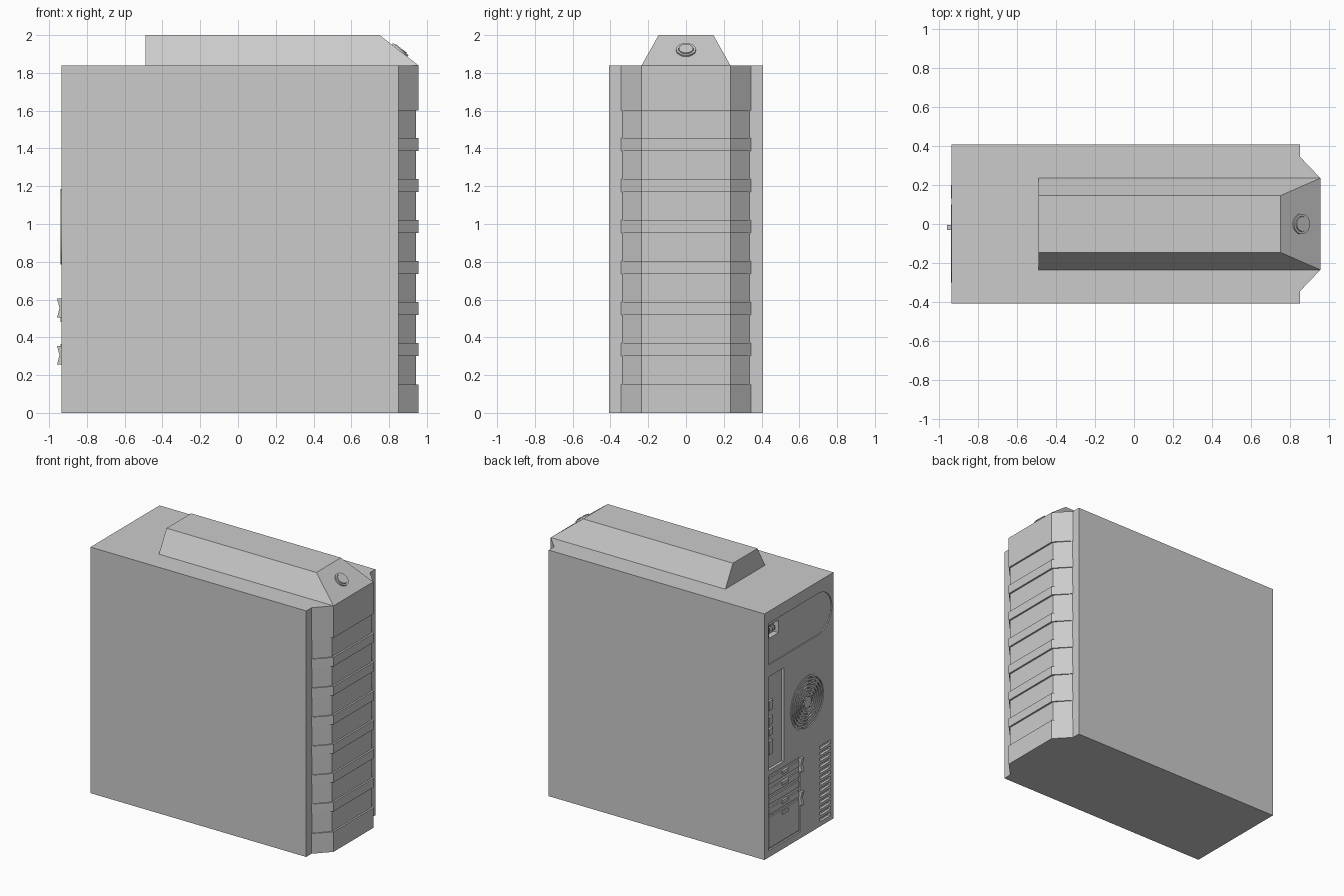
import bpy, bmesh, math
from mathutils import Vector

if "Cube" in bpy.data.objects:
    bpy.data.objects.remove(bpy.data.objects["Cube"], do_unlink=True)

GREY = (0.6, 0.6, 0.6, 1)
mat = bpy.data.materials.new("light_grey")
mat.use_nodes = True
mat.diffuse_color = GREY
mat.node_tree.nodes["Principled BSDF"].inputs["Base Color"].default_value = GREY

BACK, FRONT, HALF, TOP = -0.935, 0.85, 0.408, 1.84


def finish(name, bm):
    bmesh.ops.recalc_face_normals(bm, faces=bm.faces)
    me = bpy.data.meshes.new(name)
    bm.to_mesh(me)
    bm.free()
    me.materials.append(mat)
    ob = bpy.data.objects.new(name, me)
    bpy.context.scene.collection.objects.link(ob)
    return ob


def add_prism(bm, pts, shift):
    """Extrude a flat outline along a vector."""
    a = [bm.verts.new(p) for p in pts]
    b = [bm.verts.new(Vector(p) + Vector(shift)) for p in pts]
    bm.faces.new(a)
    bm.faces.new(b)
    for i in range(len(a)):
        j = (i + 1) % len(a)
        bm.faces.new((a[i], a[j], b[j], b[i]))


def add_box(bm, x, y, z):
    add_prism(bm, [(x[0], y[0], z[0]), (x[1], y[0], z[0]),
                   (x[1], y[1], z[0]), (x[0], y[1], z[0])], (0, 0, z[1] - z[0]))


def circle(x, y, z, r, n=32):
    return [(x, y + r * math.cos(2 * math.pi * i / n), z + r * math.sin(2 * math.pi * i / n))
            for i in range(n)]


def add_ring(bm, x0, x1, y, z, r0, r1, n=32):
    """Flat ring around the x axis."""
    loops = [[bm.verts.new(p) for p in circle(x, y, z, r, n)]
             for x, r in ((x0, r0), (x0, r1), (x1, r1), (x1, r0))]
    for k in range(4):
        a, b = loops[k], loops[(k + 1) % 4]
        for i in range(n):
            j = (i + 1) % n
            bm.faces.new((a[i], a[j], b[j], b[i]))


def cut(target, bm):
    cutter = finish("cutter", bm)
    cutter.hide_render = True
    mod = target.modifiers.new("cut", "BOOLEAN")
    mod.operation, mod.solver, mod.object = "DIFFERENCE", "EXACT", cutter
    bpy.context.view_layer.objects.active = target
    bpy.ops.object.modifier_apply(modifier=mod.name)
    bpy.data.objects.remove(cutter, do_unlink=True)


# Case body
bm = bmesh.new()
add_box(bm, (BACK, FRONT), (-HALF, HALF), (0, TOP))
body = finish("case_body", bm)

# Rear recesses: power supply, ports, expansion slots, fan, vents
FAN_Y, FAN_Z, FAN_R = -0.1, 0.985, 0.2
OUT = BACK - 0.05
bm = bmesh.new()
psu = [(OUT, 0.36, 1.75), (OUT, 0.36, 1.44)]
for i in range(13):
    t = -math.pi / 2 + math.pi * i / 12
    psu.append((OUT, -0.23 - 0.16 * math.cos(t), 1.595 + 0.155 * math.sin(t)))
add_prism(bm, psu, (0.058, 0, 0))
add_box(bm, (OUT, BACK + 0.02), (0.18, 0.36), (0.65, 1.35))
add_box(bm, (OUT, BACK + 0.012), (-0.01, 0.36), (0.05, 0.61))
add_prism(bm, circle(OUT, FAN_Y, FAN_Z, FAN_R - 0.008), (0.075, 0, 0))
for i in range(13):
    z = 0.035 + i * 0.045
    add_box(bm, (OUT, BACK + 0.02), (-0.37, -0.25), (z, z + 0.026))
cut(body, bm)

# Power socket
bm = bmesh.new()
add_box(bm, (OUT, BACK + 0.05), (0.23, 0.345), (1.63, 1.725))
cut(body, bm)
bm = bmesh.new()
for y in (0.26, 0.288, 0.316):
    add_box(bm, (BACK + 0.02, BACK + 0.055), (y - 0.004, y + 0.004), (1.66, 1.69))
finish("power_socket_pins", bm)

# Fan grille
bm = bmesh.new()
for i in range(6):
    r = 0.07 + i * 0.0245
    add_ring(bm, BACK - 0.004, BACK + 0.006, FAN_Y, FAN_Z, r - 0.008, r + 0.0075)
add_prism(bm, circle(BACK - 0.004, FAN_Y, FAN_Z, 0.042), (0.01, 0, 0))
for k in range(4):
    a = math.pi / 4 + k * math.pi / 2
    d = Vector((0, math.cos(a), math.sin(a)))
    n = Vector((0, -d.z, d.y)) * 0.008
    c = Vector((BACK - 0.003, FAN_Y, FAN_Z))
    add_prism(bm, [c + d * 0.03 + n, c + d * 0.19 + n, c + d * 0.19 - n, c + d * 0.03 - n],
              (0.008, 0, 0))
finish("fan_grille", bm)

# Motherboard ports
bm = bmesh.new()
for z, h in ((1.09, 0.07), (0.98, 0.06), (0.9, 0.05), (0.76, 0.1)):
    add_box(bm, (BACK + 0.004, BACK + 0.025), (0.3, 0.345), (z, z + h))
finish("rear_ports", bm)

# Expansion slot covers with small sockets and clips
bm = bmesh.new()
for z in (0.54, 0.46, 0.39, 0.315):
    add_box(bm, (BACK + 0.002, BACK + 0.02), (0.0, 0.35), (z, z + 0.045))
add_box(bm, (BACK + 0.002, BACK + 0.02), (0.0, 0.35), (0.065, 0.295))
finish("slot_covers", bm)
bm = bmesh.new()
for z in (0.56, 0.48, 0.34, 0.26):
    add_box(bm, (BACK - 0.004, BACK + 0.01), (0.13, 0.2), (z, z + 0.025))
finish("slot_sockets", bm)
bm = bmesh.new()
for z in (0.305, 0.555):
    add_prism(bm, [(BACK + 0.005, -0.03, z - 0.05), (BACK - 0.023, -0.03, z - 0.05),
                   (BACK - 0.01, -0.03, z), (BACK - 0.023, -0.03, z + 0.05),
                   (BACK + 0.005, -0.03, z + 0.05)], (0, 0.025, 0))
finish("slot_clips", bm)


# Front panel: recessed core with raised bands
def panel(bm, x, y, z0, z1):
    add_prism(bm, [(FRONT - 0.01, -y, z0), (FRONT, -y, z0), (x, -0.235, z0),
                   (x, 0.235, z0), (FRONT, y, z0), (FRONT - 0.01, y, z0)], (0, 0, z1 - z0))


bm = bmesh.new()
panel(bm, 0.942, 0.337, 0.01, TOP - 0.01)
finish("front_panel", bm)
bm = bmesh.new()
panel(bm, 0.955, 0.345, 0, 0.15)
for i in range(6):
    z = 0.302 + i * 0.217
    panel(bm, 0.955, 0.345, z, z + 0.068)
panel(bm, 0.955, 0.345, 1.6, TOP)
finish("front_bands", bm)

# Top cover with sloped sides and nose
bm = bmesh.new()
base = [bm.verts.new((x, y, TOP)) for x, y in
        ((-0.49, -0.235), (0.955, -0.235), (0.955, 0.235), (-0.49, 0.235))]
lid = [bm.verts.new((x, y, 2)) for x, y in
       ((-0.49, -0.145), (0.75, -0.145), (0.75, 0.145), (-0.49, 0.145))]
bm.faces.new(base)
bm.faces.new(lid)
for i in range(4):
    j = (i + 1) % 4
    bm.faces.new((base[i], base[j], lid[j], lid[i]))
finish("top_cover", bm)

# Power button on the nose
bm = bmesh.new()
add_ring(bm, -0.005, 0.01, 0, 0, 0.04, 0.052, 24)
add_prism(bm, circle(-0.005, 0, 0, 0.038, 24), (0.02, 0, 0))
button = finish("power_button", bm)
button.location = (0.855, 0, 1.918)
button.rotation_euler = (0, -math.atan2(0.205, 0.16), 0)
